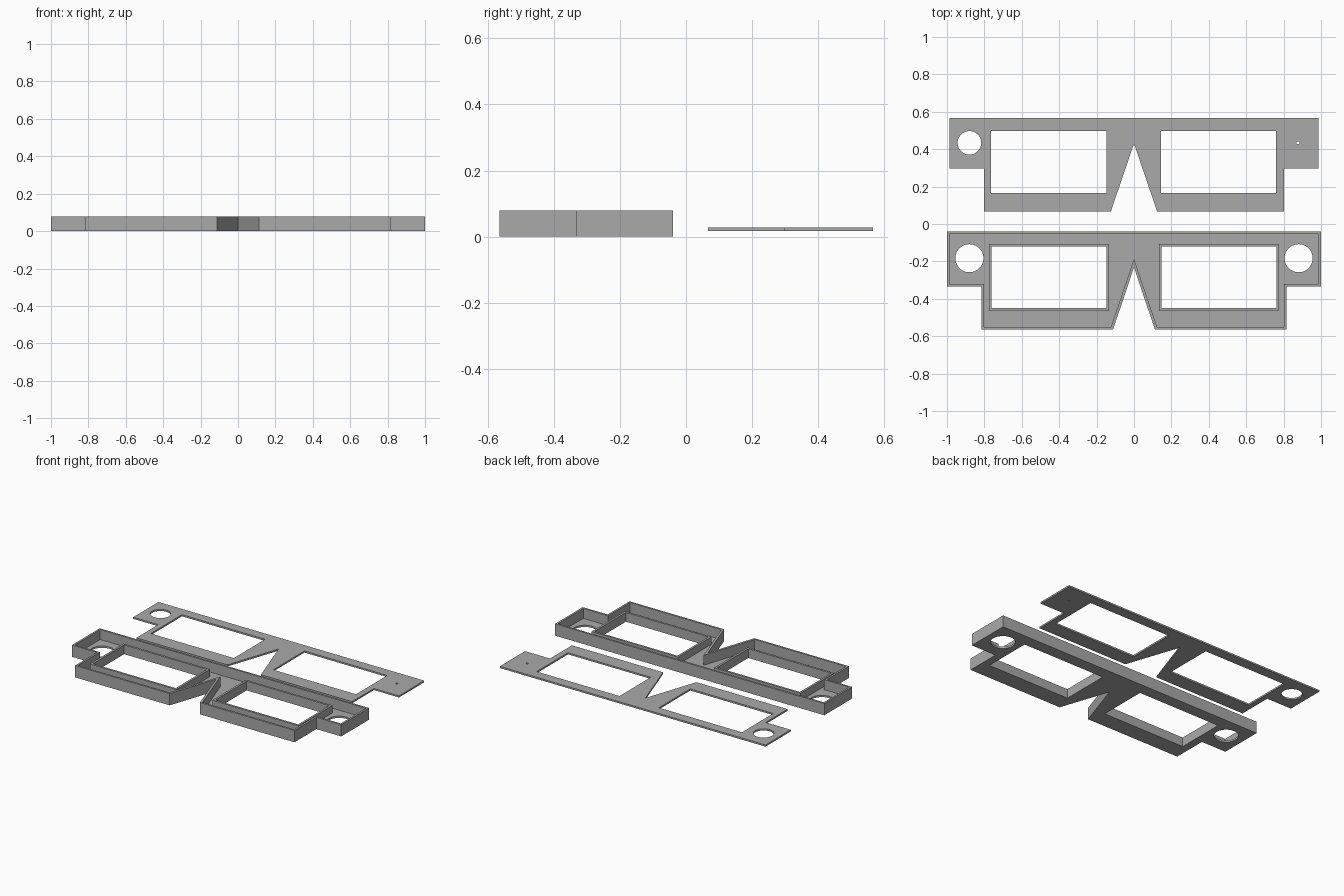
import bpy, bmesh, math
from mathutils import Vector
from mathutils.geometry import tessellate_polygon

cube = bpy.data.objects.get("Cube")
if cube:
    bpy.data.objects.remove(cube)

grey = bpy.data.materials.new("plain grey")
grey.use_nodes = True
grey.diffuse_color = (0.4, 0.4, 0.4, 1)
grey.node_tree.nodes["Principled BSDF"].inputs["Base Color"].default_value = (0.4, 0.4, 0.4, 1)


def rect(x0, x1, y0, y1):
    return [(x0, y0), (x1, y0), (x1, y1), (x0, y1)]


def circle(x, y, r, n=48):
    return [(x + r * math.cos(math.tau * i / n), y + r * math.sin(math.tau * i / n))
            for i in range(n)]


def outline(half, body, top, step, low, notch, apex):
    """Closed frame outline: two end tabs and a V notch for the nose."""
    side = [(0, apex), (notch, low), (body, low), (body, step), (half, step), (half, top)]
    return side + [(-x, y) for x, y in reversed(side[1:])]


def add_slab(bm, loops, z0, z1):
    """Extrude an outline (first loop) with holes (other loops) from z0 to z1."""
    tris = tessellate_polygon([[Vector((x, y, 0)) for x, y in lp] for lp in loops])
    flat = [p for lp in loops for p in lp]
    low = [bm.verts.new((x, y, z0)) for x, y in flat]
    high = [bm.verts.new((x, y, z1)) for x, y in flat]
    faces = []
    for t in tris:
        faces.append(bm.faces.new([low[i] for i in t]))
        faces.append(bm.faces.new([high[i] for i in reversed(t)]))
    start = 0
    for lp in loops:
        n = len(lp)
        for i in range(n):
            a, b = start + i, start + (i + 1) % n
            faces.append(bm.faces.new((low[a], low[b], high[b], high[a])))
        start += n
    bmesh.ops.recalc_face_normals(bm, faces=faces)


def build(name, slabs):
    bm = bmesh.new()
    for loops, z0, z1 in slabs:
        add_slab(bm, loops, z0, z1)
    bmesh.ops.dissolve_limit(bm, angle_limit=0.01, verts=bm.verts, edges=bm.edges)
    mesh = bpy.data.meshes.new(name)
    bm.to_mesh(mesh)
    bm.free()
    mesh.materials.append(grey)
    obj = bpy.data.objects.new(name, mesh)
    bpy.context.collection.objects.link(obj)
    return obj


HEIGHT, FLOOR, RIM = 0.079, 0.012, 0.062

# Tray: floor with openings, outer wall, and a rim round each window
outer = outline(1.0, 0.815, -0.039, -0.333, -0.565, 0.112, -0.232)
inner = outline(0.987, 0.802, -0.052, -0.32, -0.552, 0.124, -0.187)
windows = [rect(-0.762, -0.148, -0.45, -0.12), rect(0.148, 0.762, -0.45, -0.12)]
rims = [rect(-0.776, -0.134, -0.464, -0.106), rect(0.134, 0.776, -0.464, -0.106)]
holes = [circle(s * 0.88, -0.183, 0.075) for s in (-1, 1)]
build("tray_floor", [([outer] + windows + holes, 0, FLOOR)])
build("tray_outer_wall", [([outer, inner], FLOOR, HEIGHT)])
build("tray_window_rims", [([r, w], FLOOR, RIM) for r, w in zip(rims, windows)])

# Flat cover plate lying behind the tray
cover = outline(0.987, 0.801, 0.566, 0.298, 0.066, 0.124, 0.43)
cover_windows = [rect(-0.765, -0.148, 0.167, 0.498), rect(0.145, 0.76, 0.167, 0.498)]
cover_holes = [circle(-0.88, 0.434, 0.063), circle(0.876, 0.434, 0.008, 16)]
build("cover_plate", [([cover] + cover_windows + cover_holes, 0.017, 0.028)])
